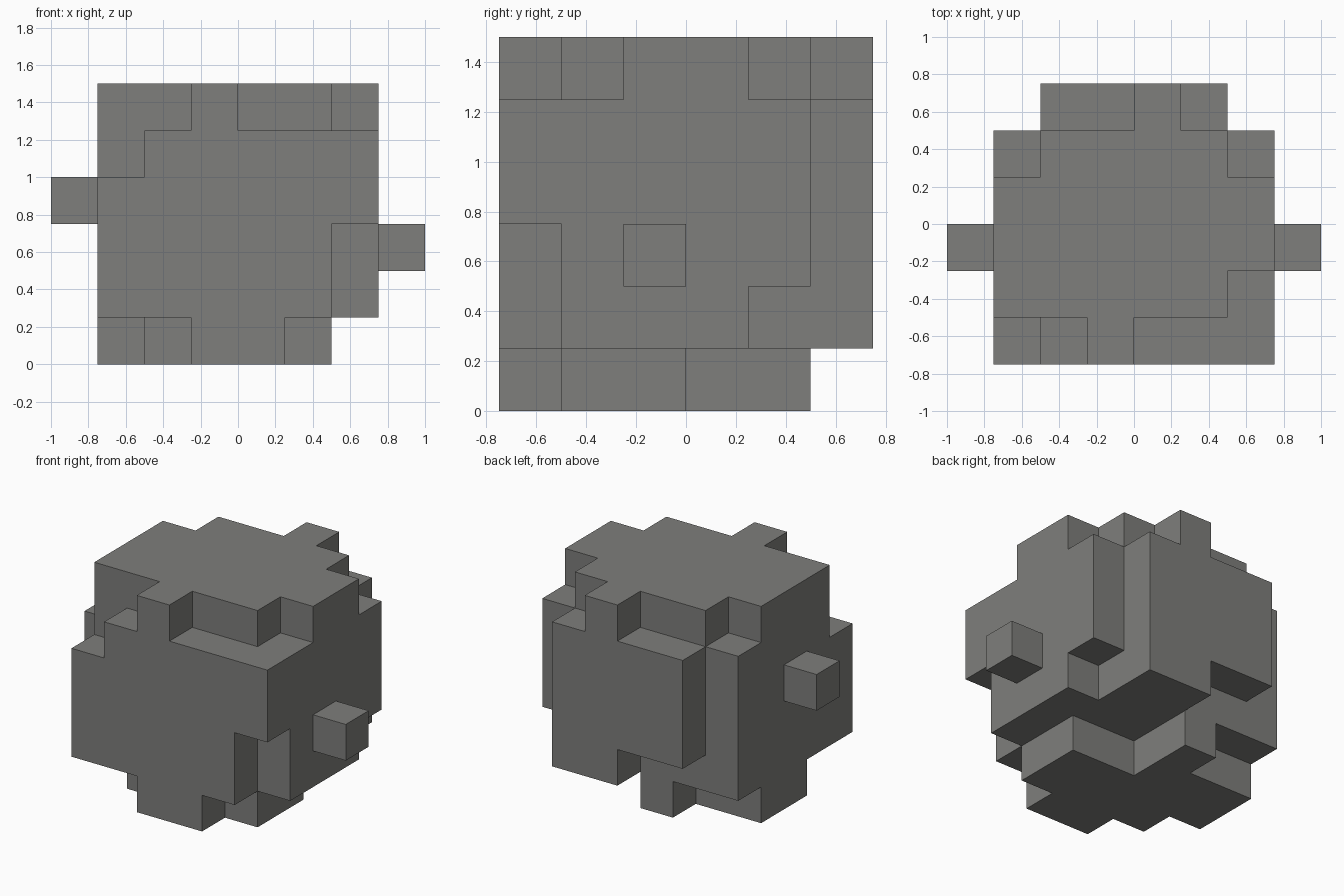
import bpy
import bmesh
from itertools import product
from mathutils import Vector

CELL = 0.25      # edge length of one block
SIZE = 6         # blocks along each side of the boulder

default_cube = bpy.data.objects.get("Cube")
if default_cube:
    bpy.data.objects.remove(default_cube, do_unlink=True)


def make_material(name, colour):
    material = bpy.data.materials.new(name)
    material.use_nodes = True
    material.diffuse_color = colour
    material.node_tree.nodes["Principled BSDF"].inputs["Base Color"].default_value = colour
    return material


def block(x, y, z):
    """All cells inside three half-open index ranges."""
    return set(product(range(*x), range(*y), range(*z)))


def build_shell(name, cells, material):
    """Join cells into one flat-sided skin, leaving out every inner wall."""
    bm = bmesh.new()
    origin = Vector((-SIZE / 2, -SIZE / 2, 0))
    for cell in cells:
        centre = Vector(cell) + origin + Vector((0.5, 0.5, 0.5))
        for axis, sign in product(range(3), (-1, 1)):
            neighbour = list(cell)
            neighbour[axis] += sign
            if tuple(neighbour) in cells:
                continue
            normal, u, v = Vector(), Vector(), Vector()
            normal[axis] = sign * 0.5
            u[(axis + 1) % 3] = 0.5
            v[(axis + 2) % 3] = 0.5 * sign
            corners = (-u - v, u - v, u + v, v - u)
            bm.faces.new([bm.verts.new((centre + normal + c) * CELL) for c in corners])
    bmesh.ops.remove_doubles(bm, verts=bm.verts, dist=CELL / 100)
    bmesh.ops.dissolve_limit(bm, angle_limit=0.01, verts=bm.verts, edges=bm.edges)
    mesh = bpy.data.meshes.new(name)
    bm.to_mesh(mesh)
    bm.free()
    mesh.materials.append(material)
    obj = bpy.data.objects.new(name, mesh)
    bpy.context.collection.objects.link(obj)
    return obj


stone = make_material("grey_stone", (0.21, 0.21, 0.2, 1.0))

# Boulder above its foot, a full stack of cells before chipping
boulder = block((0, SIZE), (0, SIZE), (1, SIZE))
left, right = (5, 6), (0, 1)
front, back = (0, 1), (5, 6)
top, low = (5, 6), (1, 2)

chips = [
    # front top edge
    block(right, front, (4, 6)),
    block((1, 2), front, top),
    block((3, 5), front, top),
    block(left, (0, 2), top),
    # front lower corner
    block(left, front, (1, 3)),
    # back upright corners
    block(left, back, (1, 6)),
    block(right, back, (1, 6)),
    # back top edge
    block((1, 3), back, top),
    block((4, 5), back, top),
    block(left, (4, 5), top),
    block(right, (4, 5), top),
    # back lower notches
    block((1, 3), back, low),
    block(left, (4, 5), low),
]
for chip in chips:
    boulder -= chip

# Ragged foot: the span of cells in each row, from front to back
foot_rows = [(2, 4), (1, 5), (0, 5), (0, 3), (2, 3)]
for row, span in enumerate(foot_rows):
    boulder |= block(span, (row, row + 1), (0, 1))

build_shell("boulder", boulder, stone)

# Single stones sticking out of both sides
build_shell("left_knob", {(SIZE, 2, 2)}, stone)
build_shell("right_knob", {(-1, 2, 3)}, stone)
